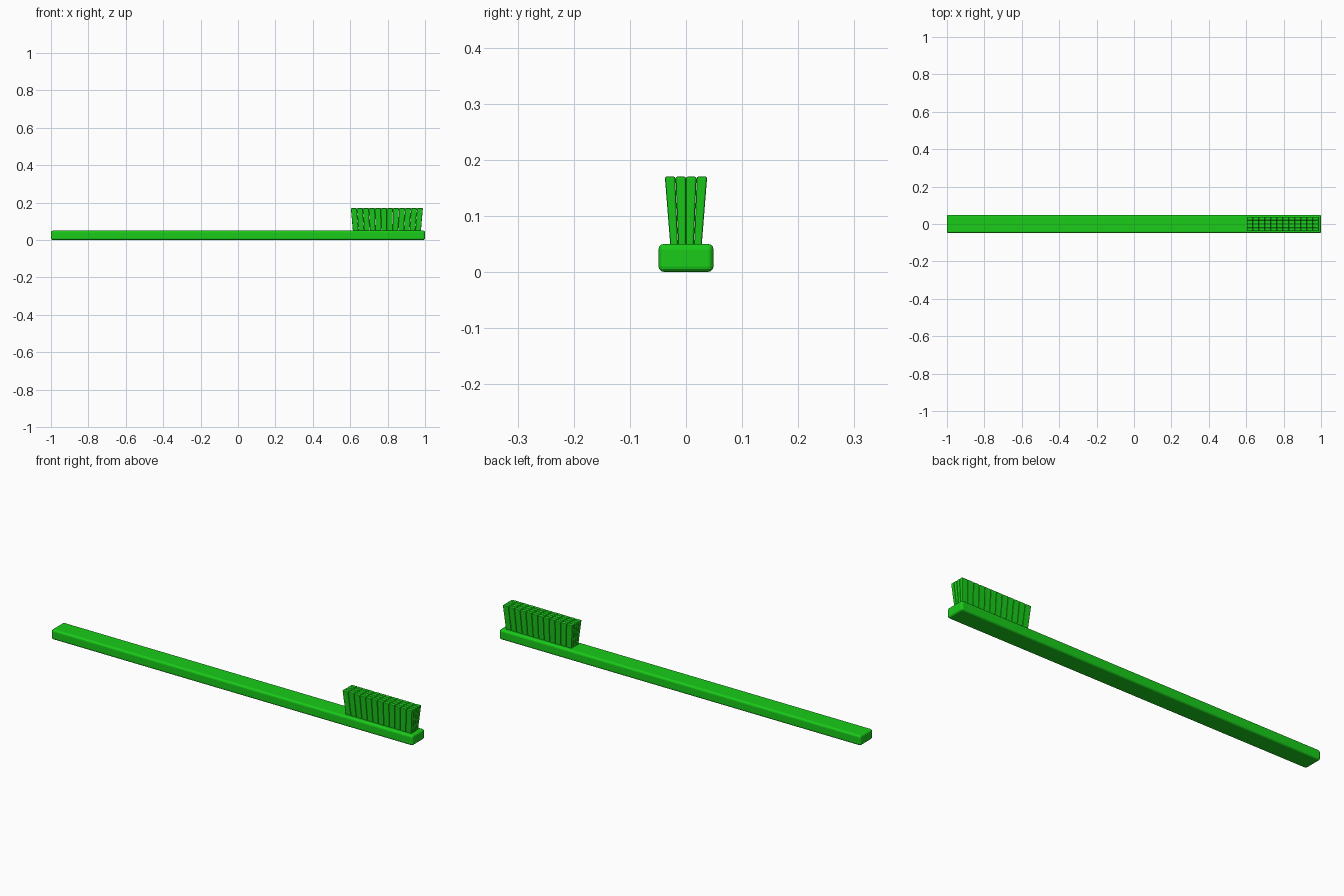
import bpy, bmesh
from mathutils import Vector

if "Cube" in bpy.data.objects:
    bpy.data.objects.remove(bpy.data.objects["Cube"])

green = bpy.data.materials.new("green")
green.diffuse_color = (0.01, 0.6, 0.01, 1)
green.use_nodes = True
green.node_tree.nodes["Principled BSDF"].inputs["Base Color"].default_value = green.diffuse_color


def finish(name, bm, bevel, segments):
    bmesh.ops.recalc_face_normals(bm, faces=bm.faces)
    mesh = bpy.data.meshes.new(name)
    bm.to_mesh(mesh)
    bm.free()
    obj = bpy.data.objects.new(name, mesh)
    bpy.context.collection.objects.link(obj)
    mesh.materials.append(green)
    mod = obj.modifiers.new("rounded_edges", "BEVEL")
    mod.width = bevel
    mod.segments = segments
    return obj


# Handle: long bar with rounded edges
bm = bmesh.new()
bmesh.ops.create_cube(bm, size=1)
for v in bm.verts:
    v.co = Vector((v.co.x * 2, v.co.y * 0.098, (v.co.z + 0.5) * 0.05))
finish("handle", bm, 0.01, 3)

# Bristles: grid of tufts that fan out towards the top
COLS, ROWS = 12, 4
CX, Z0, Z1 = 0.796, 0.045, 0.17
BASE, TOP = (0.364, 0.056), (0.386, 0.076)
bm = bmesh.new()
for i in range(COLS):
    for j in range(ROWS):
        tuft = bmesh.ops.create_cube(bm, size=1)["verts"]
        for v in tuft:
            w, d = TOP if v.co.z > 0 else BASE
            u = (i + 0.5 + v.co.x * 0.97) / COLS - 0.5
            t = (j + 0.5 + v.co.y * 0.97) / ROWS - 0.5
            v.co = Vector((CX + u * w, t * d, Z1 if v.co.z > 0 else Z0))
finish("bristles", bm, 0.003, 2)
